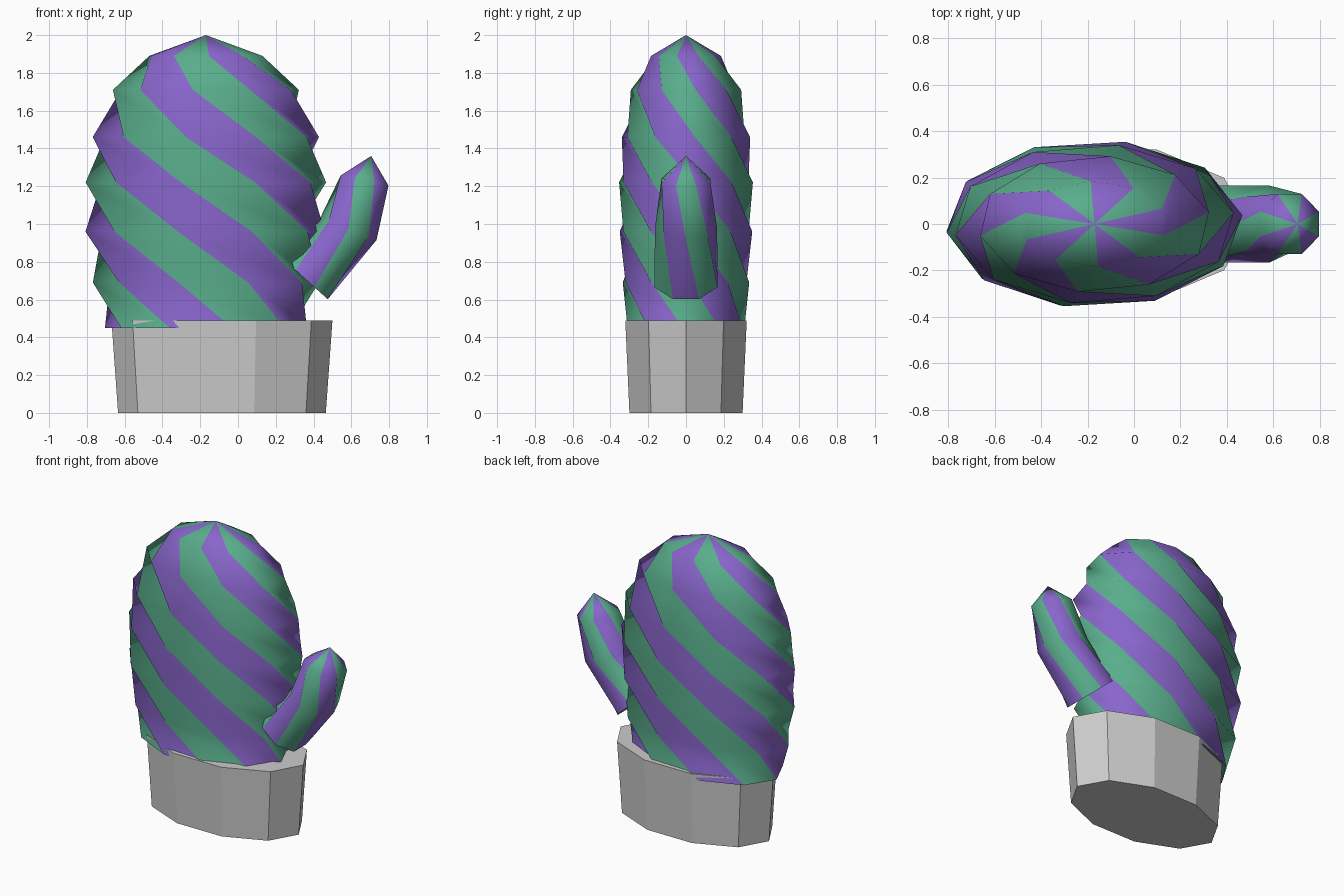
import bpy
import bmesh
from math import sin, cos, radians, pi

if "Cube" in bpy.data.objects:
    bpy.data.objects.remove(bpy.data.objects["Cube"])


def material(name, color):
    m = bpy.data.materials.new(name)
    m.diffuse_color = color
    m.use_nodes = True
    m.node_tree.nodes["Principled BSDF"].inputs["Base Color"].default_value = m.diffuse_color
    return m


green = material("green_wool", (0.10, 0.42, 0.26, 1))
purple = material("purple_wool", (0.25, 0.13, 0.60, 1))


def finish(bm, name, mats=()):
    mesh = bpy.data.meshes.new(name)
    bm.to_mesh(mesh)
    bm.free()
    for m in mats:
        mesh.materials.append(m)
    ob = bpy.data.objects.new(name, mesh)
    bpy.context.collection.objects.link(ob)
    return ob


def ring(bm, n, cx, cz, a, b, phase=0, tilt=0):
    """Elliptical ring; angles run from the front towards +x."""
    t = radians(tilt)
    verts = []
    for j in range(n):
        p = radians(phase) + 2 * pi * j / n
        u = a * sin(p)
        verts.append(bm.verts.new((cx + u * cos(t), -b * cos(p), cz - u * sin(t))))
    return verts


def striped_pod(name, n, apex, rings):
    """Twisted, striped finger shape: apex, then rings going down."""
    bm = bmesh.new()
    top = bm.verts.new(apex)
    loops = [ring(bm, n, *r) for r in rings]

    def face(vs, j):
        f = bm.faces.new(vs)
        f.material_index = j % 2
        f.smooth = True

    for j in range(n):
        k = (j + 1) % n
        face((top, loops[0][j], loops[0][k]), j)
        for up, lo in zip(loops, loops[1:]):
            # long diagonal gives the ribbed outline
            face((up[j], lo[j], lo[k]), j)
            face((up[j], lo[k], up[k]), j)
    bm.faces.new(loops[-1][::-1])
    return finish(bm, name, (green, purple))


# Cuff: ten-sided tapered ellipse
bm = bmesh.new()
low = ring(bm, 10, -0.085, 0.0, 0.55, 0.315, 18)
high = ring(bm, 10, -0.085, 0.49, 0.585, 0.338, 18)
for j in range(10):
    k = (j + 1) % 10
    bm.faces.new((low[j], low[k], high[k], high[j]))
bm.faces.new(high)
bm.faces.new(low[::-1])
finish(bm, "cuff")

# Hand: ten twisted stripes (cx, cz, a, b, phase)
striped_pod("hand", 10, (-0.17, 0, 2.0), [
    (-0.17, 1.89, 0.31, 0.185, -33),
    (-0.17, 1.71, 0.50, 0.295, -8),
    (-0.17, 1.46, 0.605, 0.345, 26),
    (-0.17, 1.22, 0.64, 0.362, 60),
    (-0.175, 0.96, 0.635, 0.36, 95),
    (-0.17, 0.69, 0.60, 0.345, 130),
    (-0.17, 0.45, 0.535, 0.32, 159),
])

# Thumb: eight stripes on a bent axis (cx, cz, a, b, phase, tilt)
striped_pod("thumb", 8, (0.705, 0, 1.36), [
    (0.67, 1.23, 0.14, 0.14, -22.5, 12),
    (0.585, 0.975, 0.16, 0.165, 0, 22),
    (0.355, 0.71, 0.175, 0.18, 22.5, 42),
])
